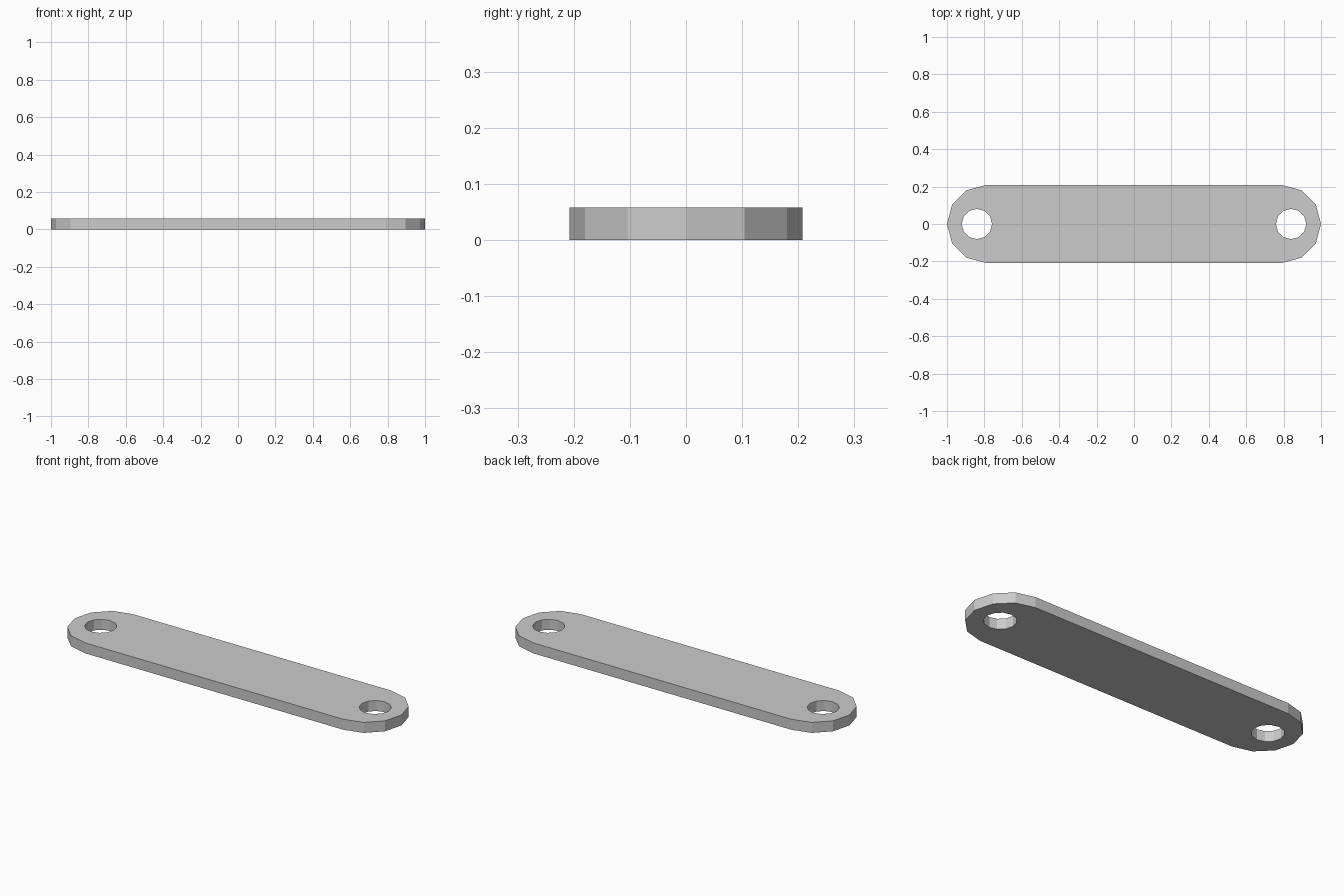
import bpy, bmesh
from math import sin, cos, radians

if "Cube" in bpy.data.objects:
    bpy.data.objects.remove(bpy.data.objects["Cube"])

END_X, END_R = 0.792, 0.208     # rounded ends
HOLE_X, HOLE_R = 0.84, 0.081    # pin holes
THICK = 0.058


def arc(cx, r, start, stop, step=30):
    return [(cx + r * cos(radians(a)), r * sin(radians(a)))
            for a in range(start, stop + 1, step)]


def prism(name, outline, z0, z1):
    bm = bmesh.new()
    face = bm.faces.new([bm.verts.new((x, y, z0)) for x, y in outline])
    ext = bmesh.ops.extrude_face_region(bm, geom=[face])
    verts = [v for v in ext["geom"] if isinstance(v, bmesh.types.BMVert)]
    bmesh.ops.translate(bm, verts=verts, vec=(0, 0, z1 - z0))
    bmesh.ops.recalc_face_normals(bm, faces=bm.faces)
    mesh = bpy.data.meshes.new(name)
    bm.to_mesh(mesh)
    bm.free()
    obj = bpy.data.objects.new(name, mesh)
    bpy.context.collection.objects.link(obj)
    return obj


# Link plate with faceted round ends
plate = prism("link_plate",
              arc(END_X, END_R, -90, 90) + arc(-END_X, END_R, 90, 270), 0, THICK)

# Pin hole at each end
for side, label in ((-1, "left"), (1, "right")):
    cutter = prism(label + "_hole_cutter",
                   arc(side * HOLE_X, HOLE_R, 0, 330), -0.05, THICK + 0.05)
    cutter.hide_render = True
    cutter.hide_set(True)
    cut = plate.modifiers.new(label + "_hole", 'BOOLEAN')
    cut.operation = 'DIFFERENCE'
    cut.solver = 'EXACT'
    cut.object = cutter
